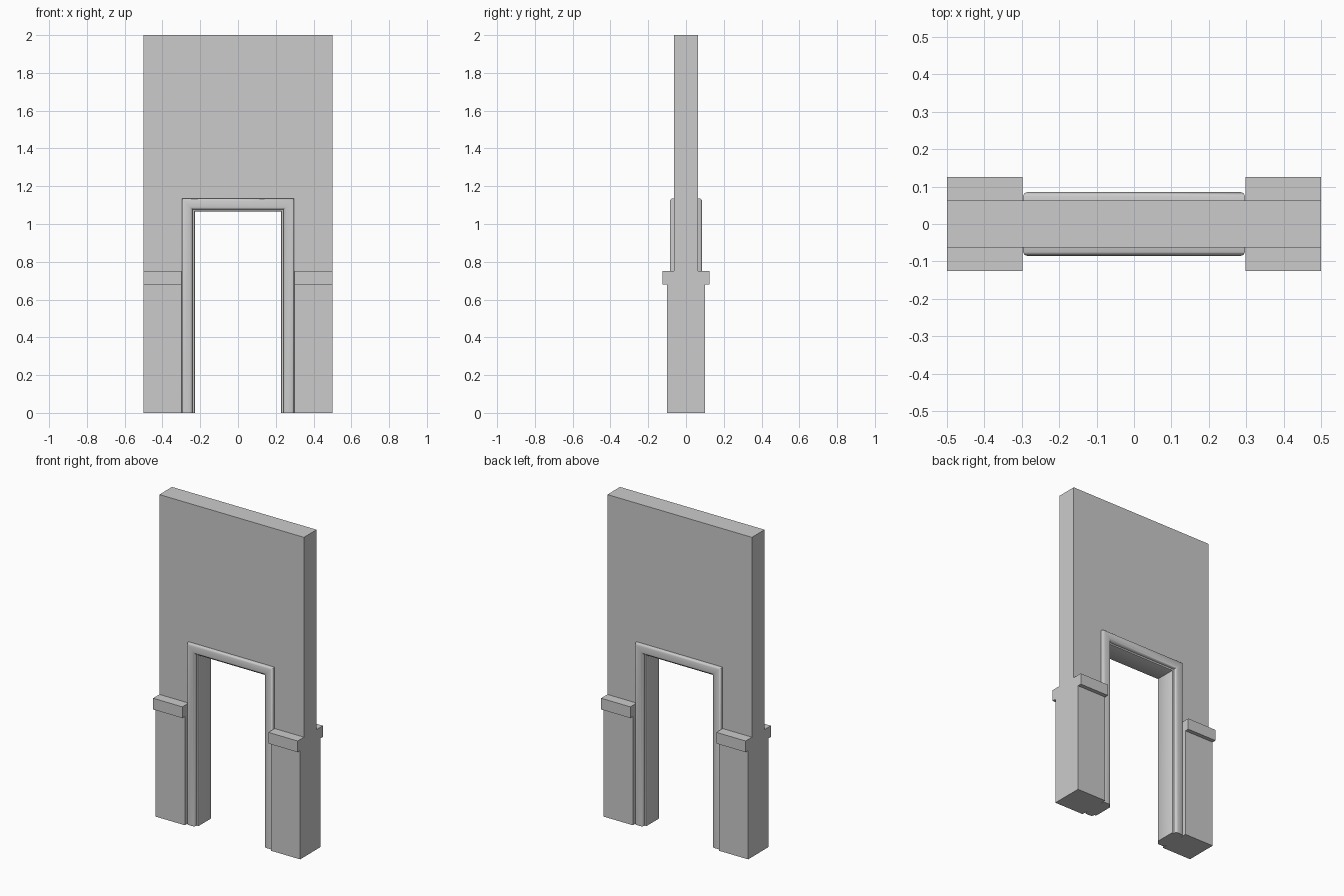
import bpy, bmesh

if "Cube" in bpy.data.objects:
    bpy.data.objects.remove(bpy.data.objects["Cube"])

grey = bpy.data.materials.new("light_grey")
grey.diffuse_color = (0.6, 0.6, 0.6, 1)
grey.use_nodes = True
grey.node_tree.nodes["Principled BSDF"].inputs["Base Color"].default_value = grey.diffuse_color


def finish(name, bm):
    bmesh.ops.recalc_face_normals(bm, faces=bm.faces)
    mesh = bpy.data.meshes.new(name)
    bm.to_mesh(mesh)
    bm.free()
    mesh.materials.append(grey)
    obj = bpy.data.objects.new(name, mesh)
    bpy.context.collection.objects.link(obj)
    return obj


def extrude_profile(name, points, to_co, lo, hi):
    """Prism from a 2D outline; to_co places each point at a depth."""
    bm = bmesh.new()
    a = [bm.verts.new(to_co(p, lo)) for p in points]
    b = [bm.verts.new(to_co(p, hi)) for p in points]
    bm.faces.new(a)
    bm.faces.new(b)
    for i in range(len(points)):
        j = (i + 1) % len(points)
        bm.faces.new((a[i], a[j], b[j], b[i]))
    return finish(name, bm)


# Wall panel with a doorway notch (hidden behind the casing)
W = 0.26
TOP = 1.097
half = [(W, TOP), (W, 0), (0.5, 0), (0.5, 2)]
outline = half + [(-x, z) for x, z in reversed(half)]
extrude_profile("wall", outline, lambda p, y: (p[0], y, p[1]), -0.0625, 0.0625)

# Lower pilasters with projecting cap rail, stepped section run along x
side = [(0.1, 0), (0.1, 0.68), (0.125, 0.68), (0.125, 0.75)]
section = side + [(-y, z) for y, z in reversed(side)]
for name, lo, hi in (("left_pilaster", -0.5, -0.298), ("right_pilaster", 0.298, 0.5)):
    extrude_profile(name, section, lambda p, x: (x, p[0], p[1]), lo, hi)

# Door casing: moulded section swept around the opening with mitred corners
front = [(0.228, 0.058), (0.231, 0.064), (0.24, 0.066), (0.242, 0.078),
         (0.247, 0.083), (0.255, 0.085), (0.286, 0.085), (0.293, 0.082),
         (0.297, 0.075), (0.297, 0.05)]
ring = front + [(d, -y) for d, y in reversed(front)]
bm = bmesh.new()
rows = []
for sx, top in ((-1, 0), (-1, 1), (1, 1), (1, 0)):
    rows.append([bm.verts.new((sx * d, y, top * (0.837 + d))) for d, y in ring])
for r, s in zip(rows, rows[1:]):
    for i in range(len(ring)):
        j = (i + 1) % len(ring)
        bm.faces.new((r[i], r[j], s[j], s[i]))
bm.faces.new(rows[0])
bm.faces.new(rows[-1])
casing = finish("door_casing", bm)
bpy.context.view_layer.objects.active = casing
casing.select_set(True)
bpy.ops.object.shade_smooth_by_angle(angle=0.7)
